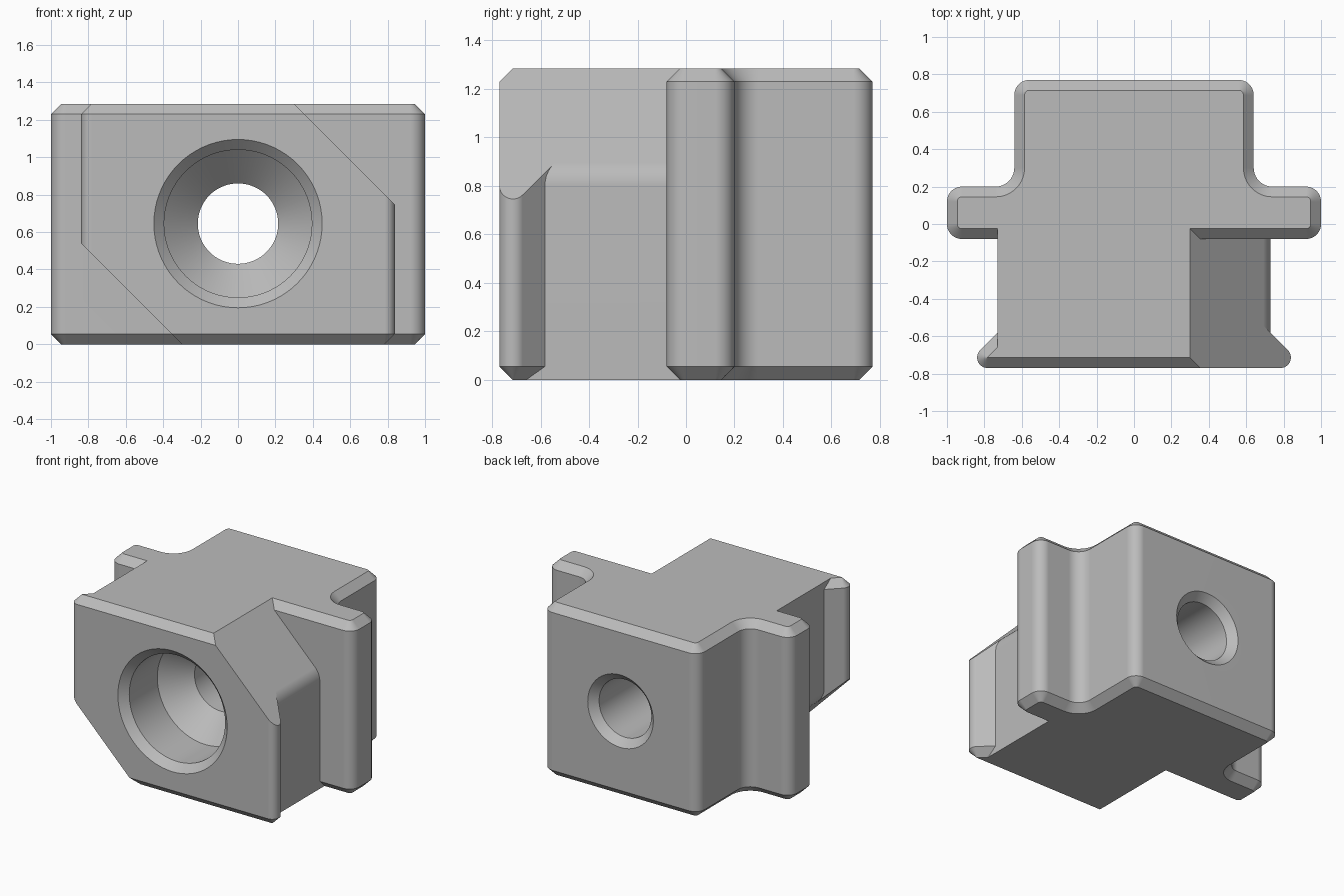
import bpy, bmesh, math
from mathutils import Vector

if "Cube" in bpy.data.objects:
    bpy.data.objects.remove(bpy.data.objects["Cube"])

H = 1.285        # total height
CH = 0.055       # edge chamfer
HOLE_Z = 0.645   # bore axis height

grey = bpy.data.materials.new("plain grey")
grey.diffuse_color = (0.5, 0.5, 0.5, 1)
grey.use_nodes = True
grey.node_tree.nodes["Principled BSDF"].inputs["Base Color"].default_value = grey.diffuse_color


def outline(corners, inset=0.0):
    """Counter-clockwise (x, y, radius) corners -> filleted 2D points, optionally inset."""
    pts, n = [], len(corners)
    for i, (x, y, r) in enumerate(corners):
        p = Vector((x, y))
        if r == 0:
            pts.append(p)
            continue
        u = (Vector(corners[i - 1][:2]) - p).normalized()
        v = (Vector(corners[(i + 1) % n][:2]) - p).normalized()
        half = math.acos(max(-1, min(1, u.dot(v)))) / 2
        c = p + (u + v).normalized() * r / math.sin(half)
        d0 = p + u * r / math.tan(half) - c
        s = 1 if u.cross(v) < 0 else -1          # convex or concave
        a0, sweep = math.atan2(d0.y, d0.x), s * (math.pi - 2 * half)
        steps = max(3, round(abs(sweep) / math.radians(9)))
        for k in range(steps + 1):
            a = a0 + sweep * k / steps
            pts.append(c + Vector((math.cos(a), math.sin(a))) * (r - s * inset))
    return pts


def finish(name, bm):
    bmesh.ops.recalc_face_normals(bm, faces=bm.faces[:])
    me = bpy.data.meshes.new(name)
    bm.to_mesh(me)
    bm.free()
    me.materials.append(grey)
    ob = bpy.data.objects.new(name, me)
    bpy.context.collection.objects.link(ob)
    return ob


def loft(layers):
    """Skin equal-length rings of 3D points and cap the ends."""
    bm = bmesh.new()
    rings = [[bm.verts.new(p) for p in ring] for ring in layers]
    for a, b in zip(rings, rings[1:]):
        for i in range(len(a)):
            j = (i + 1) % len(a)
            bm.faces.new((a[i], a[j], b[j], b[i]))
    bm.faces.new(rings[0])
    bm.faces.new(rings[-1])
    return bm


def chamfered_prism(corners):
    levels = ((0, CH), (CH, 0), (H - CH, 0), (H, CH))
    return loft([[(p.x, p.y, z) for p in outline(corners, d)] for z, d in levels])


def mirrored(half):
    return half + [(-x, y, r) for x, y, r in reversed(half)]


def boolean(target, tool, op):
    mod = target.modifiers.new(op, 'BOOLEAN')
    mod.operation, mod.solver, mod.object = op, 'EXACT', tool
    bpy.context.view_layer.objects.active = target
    bpy.ops.object.modifier_apply(modifier=mod.name)
    bpy.data.objects.remove(tool, do_unlink=True)


# rear block with side flanges
body = finish("clamp_block", chamfered_prism(mirrored([
    (1.0, -0.08, 0.08), (1.0, 0.2, 0.08), (0.64, 0.2, 0.1), (0.64, 0.77, 0.08)])))

# flared front plate, two opposite corners sliced at 45 degrees
bm = chamfered_prism(mirrored([(0.918, -0.77, 0.056), (0.55, -0.402, 0.06)]))
for co, no in (((0.3, 0, H), (1, 0, 1)), ((-0.3, 0, 0), (-1, 0, -1))):
    cut = bmesh.ops.bisect_plane(bm, geom=bm.verts[:] + bm.edges[:] + bm.faces[:],
                                 plane_co=co, plane_no=no, clear_outer=True)
    rim = [e for e in cut["geom_cut"] if isinstance(e, bmesh.types.BMEdge)]
    bmesh.ops.holes_fill(bm, edges=rim, sides=0)
plate = finish("front_plate", bm)

# neck between plate and flanges, same sliced corners with a soft lower edge
section = outline([(-0.73, H, 0), (-0.73, 0.43, 0.13), (-0.3, 0, 0),
                   (0.73, 0, 0), (0.73, H - 0.43, 0.13), (0.3, H, 0)])
neck = finish("neck", loft([[(p.x, y, p.y) for p in section] for y in (-0.7, 0.1)]))

# stepped bore: chamfered mouth, counterbore, cone, through hole, chamfered exit
bm = bmesh.new()
bore = [(0, -0.82), (0.5, -0.82), (0.395, -0.715), (0.395, -0.385),
        (0.215, -0.205), (0.215, 0.715), (0.32, 0.82), (0, 0.82)]
vs = [bm.verts.new((r, y, HOLE_Z)) for r, y in bore]
es = [bm.edges.new(pair) for pair in zip(vs, vs[1:])]
bmesh.ops.spin(bm, geom=vs + es, cent=(0, 0, HOLE_Z), axis=(0, 1, 0),
               angle=math.tau, steps=72, use_duplicate=False)
bmesh.ops.remove_doubles(bm, verts=bm.verts[:], dist=1e-5)
cutter = finish("bore_cutter", bm)
cutter.hide_render = True

boolean(plate, neck, 'UNION')
boolean(body, plate, 'UNION')
boolean(body, cutter, 'DIFFERENCE')

# clean up and shade
bm = bmesh.new()
bm.from_mesh(body.data)
bmesh.ops.remove_doubles(bm, verts=bm.verts[:], dist=1e-4)
bm.to_mesh(body.data)
bm.free()
bpy.ops.object.select_all(action='DESELECT')
body.select_set(True)
bpy.context.view_layer.objects.active = body
bpy.ops.object.shade_smooth_by_angle(angle=math.radians(25))
wn = body.modifiers.new("even_normals", 'WEIGHTED_NORMAL')
wn.keep_sharp = True
